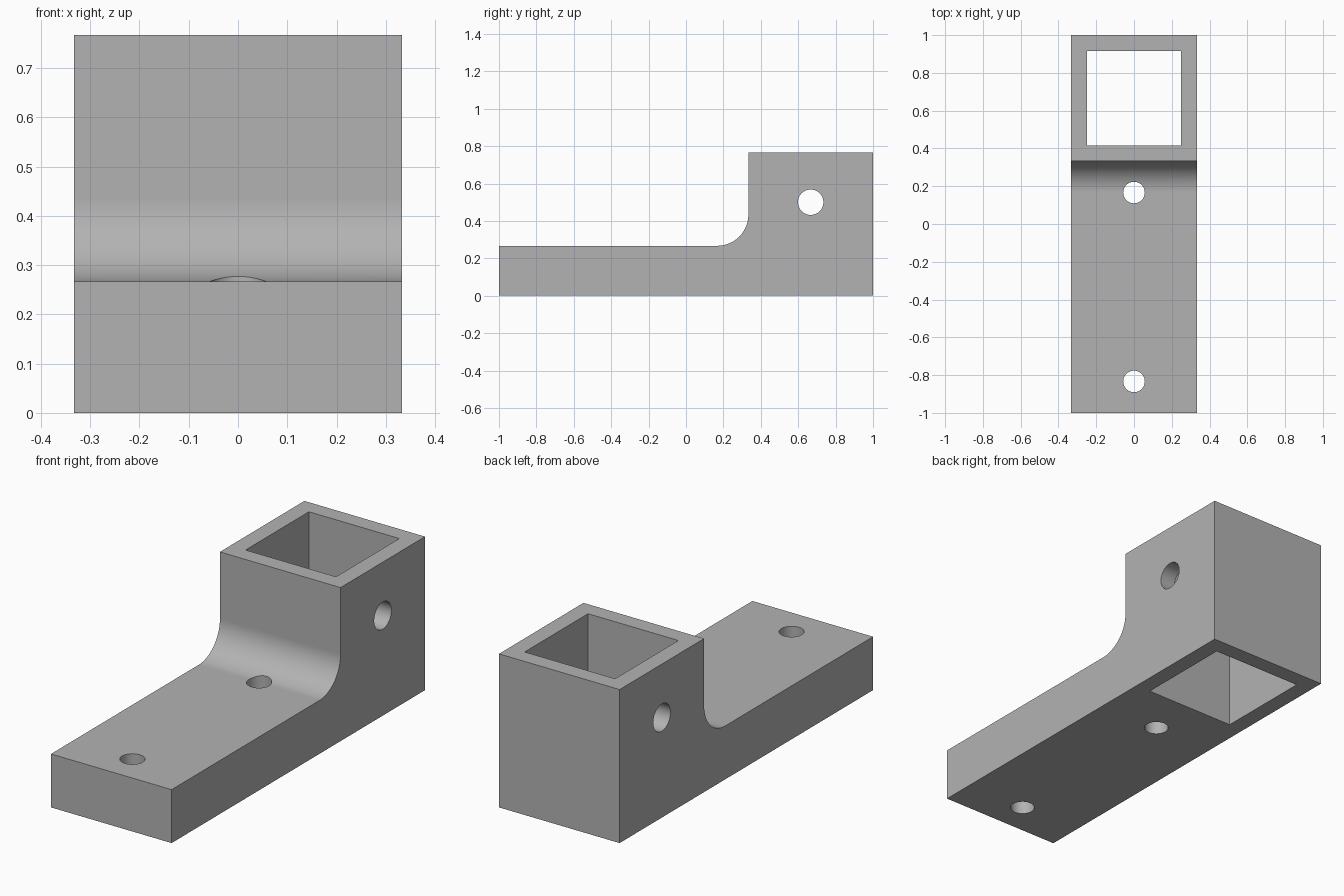
import bpy
import bmesh
from math import cos, sin, pi, radians

cube = bpy.data.objects.get("Cube")
if cube:
    bpy.data.objects.remove(cube, do_unlink=True)

HALF_WIDTH = 1 / 3
HEIGHT = 0.767
BASE = 0.267
FRONT = 1 / 3      # front wall of the socket
FILLET = 1 / 6

grey = bpy.data.materials.new("plain grey")
grey.use_nodes = True
colour = (0.45, 0.45, 0.45, 1)
grey.diffuse_color = colour
grey.node_tree.nodes["Principled BSDF"].inputs["Base Color"].default_value = colour


def extrude_profile(name, points):
    """Extrude a (y, z) outline across the full width."""
    bm = bmesh.new()
    face = bm.faces.new([bm.verts.new((-HALF_WIDTH, y, z)) for y, z in points])
    side = bmesh.ops.extrude_face_region(bm, geom=[face])["geom"]
    verts = [v for v in side if isinstance(v, bmesh.types.BMVert)]
    bmesh.ops.translate(bm, verts=verts, vec=(2 * HALF_WIDTH, 0, 0))
    bmesh.ops.recalc_face_normals(bm, faces=bm.faces)
    mesh = bpy.data.meshes.new(name)
    bm.to_mesh(mesh)
    bm.free()
    obj = bpy.data.objects.new(name, mesh)
    bpy.context.collection.objects.link(obj)
    return obj


def cut(target, cutter):
    """Subtract the cutter from the target, then discard it."""
    cutter.hide_render = True
    mod = target.modifiers.new("cut", 'BOOLEAN')
    mod.operation = 'DIFFERENCE'
    mod.solver = 'EXACT'
    mod.object = cutter
    bpy.ops.object.select_all(action='DESELECT')
    target.select_set(True)
    bpy.context.view_layer.objects.active = target
    bpy.ops.object.modifier_apply(modifier=mod.name)
    bpy.data.objects.remove(cutter, do_unlink=True)


def drill(target, location, radius, rotation=(0, 0, 0)):
    bpy.ops.mesh.primitive_cylinder_add(
        vertices=48, radius=radius, depth=2, location=location, rotation=rotation)
    cut(target, bpy.context.object)


# Side outline: flat foot, concave fillet, upright socket
steps = 32
arc = [(FRONT - FILLET + FILLET * sin(a), BASE + FILLET - FILLET * cos(a))
       for a in (pi / 2 * i / steps for i in range(steps + 1))]
bracket = extrude_profile(
    "bracket", [(-1, 0), (-1, BASE), *arc, (FRONT, HEIGHT), (1, HEIGHT), (1, 0)])

# Square socket through the upright
bpy.ops.mesh.primitive_cube_add(size=1, location=(0, 2 / 3, 0.4))
bpy.context.object.scale = (0.5, 0.5, 2)
cut(bracket, bpy.context.object)

# Two screw holes in the foot and a pin hole across the socket
for y in (-5 / 6, 1 / 6):
    drill(bracket, (0, y, 0), 0.057)
drill(bracket, (0, 2 / 3, 0.5), 0.068, (0, pi / 2, 0))

# Smooth curved walls, flat planar faces
bracket.data.materials.clear()
bracket.data.materials.append(grey)
bpy.ops.object.shade_smooth_by_angle(angle=radians(30))
for face in bracket.data.polygons:
    face.material_index = 0
    if max(abs(c) for c in face.normal) > 0.9999:
        face.use_smooth = False
